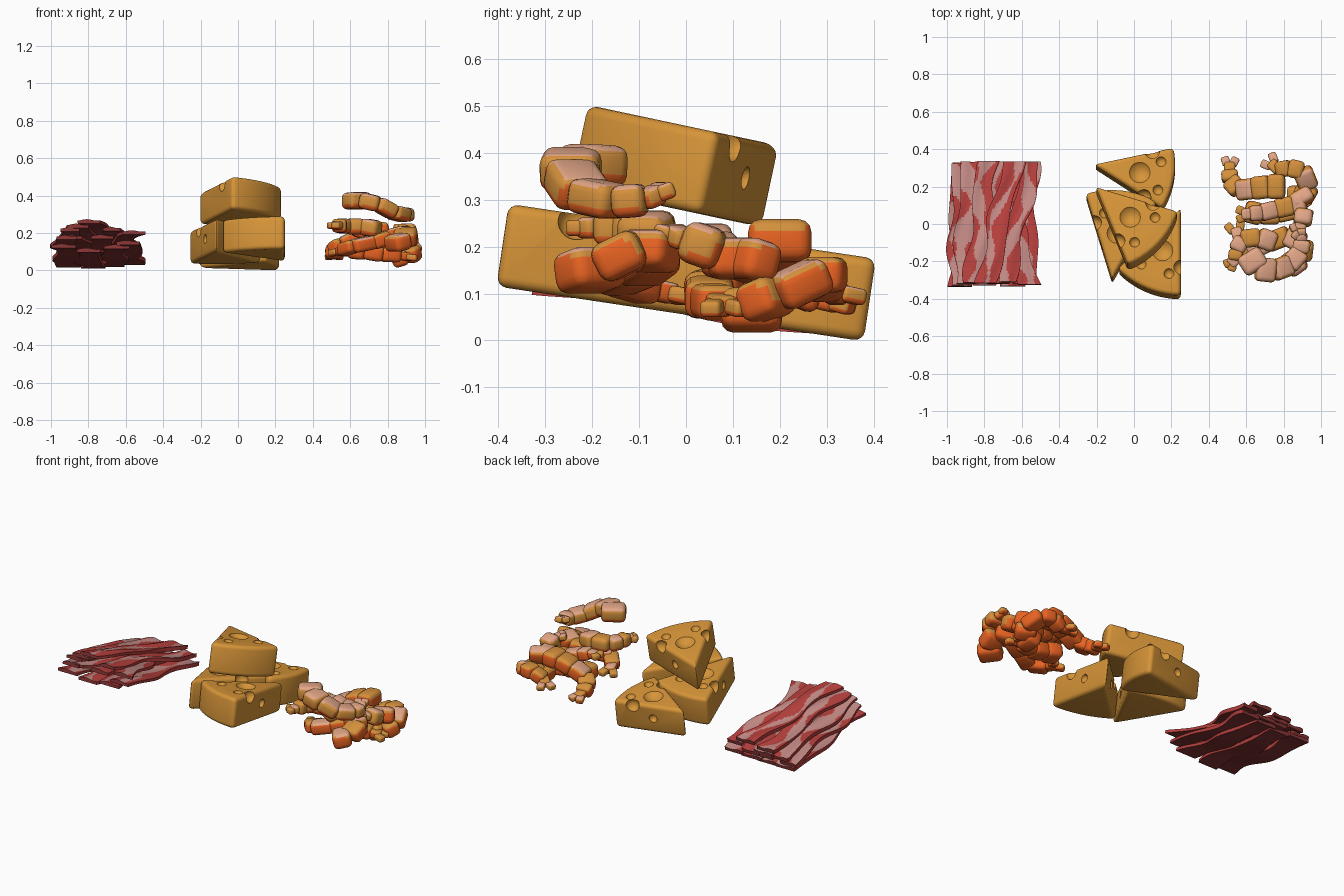
import bpy, bmesh, math, random
from mathutils import Matrix, Vector

if "Cube" in bpy.data.objects:
    bpy.data.objects.remove(bpy.data.objects["Cube"])

random.seed(4)
TILT = math.radians(-8.5)


def mat(name, rgb):
    m = bpy.data.materials.new(name)
    m.diffuse_color = (*rgb, 1)
    m.use_nodes = True
    m.node_tree.nodes["Principled BSDF"].inputs["Base Color"].default_value = m.diffuse_color
    return m


CHEESE = mat("cheese_yellow", (0.68, 0.30, 0.04))
MEAT = mat("bacon_red", (0.46, 0.05, 0.045))
FAT = mat("bacon_fat", (0.54, 0.25, 0.23))
UNDER = mat("bacon_underside", (0.24, 0.035, 0.035))
PINK = mat("shrimp_pink", (0.76, 0.38, 0.24))
GOLD = mat("shrimp_gold", (0.66, 0.28, 0.045))
ORANGE = mat("shrimp_orange", (0.82, 0.125, 0.016))


def finish(bm, name, mats, angle=40):
    bmesh.ops.recalc_face_normals(bm, faces=bm.faces[:])
    me = bpy.data.meshes.new(name)
    bm.to_mesh(me)
    bm.free()
    for m in mats:
        me.materials.append(m)
    for p in me.polygons:
        p.use_smooth = True
    me.set_sharp_from_angle(angle=math.radians(angle))
    ob = bpy.data.objects.new(name, me)
    bpy.context.collection.objects.link(ob)
    return ob


# ---------- cheese wedges: rounded sector prisms with round holes cut out ----------
THICK = 0.178


def wedge(name, apex, a0, a1, radius, base, tilt):
    a0, a1 = math.radians(a0), math.radians(a1)

    def polar(r, f):
        a = a0 + (a1 - a0) * f
        return Vector((apex[0] + r * math.cos(a), apex[1] + r * math.sin(a), 0))

    bm = bmesh.new()
    ring = [polar(0, 0)] + [polar(radius, i / 10) for i in range(11)]
    face = bm.faces.new([bm.verts.new(p) for p in ring])
    top = bmesh.ops.extrude_face_region(bm, geom=[face], use_keep_orig=True)
    bmesh.ops.translate(bm, vec=(0, 0, THICK),
                        verts=[v for v in top["geom"] if isinstance(v, bmesh.types.BMVert)])
    bmesh.ops.recalc_face_normals(bm, faces=bm.faces[:])
    sharp = [e for e in bm.edges if e.calc_face_angle(0) > 0.6]
    bmesh.ops.bevel(bm, geom=sharp, offset=0.022, segments=4, profile=0.5, affect='EDGES')
    ob = finish(bm, name, [CHEESE], 35)
    # holes: distance, fraction of the angle, height, ball radius
    holes = [(0.25, 0.5, THICK + 0.05, 0.075), (0.36, 0.78, THICK + 0.01, 0.029),
             (0.37, 0.24, THICK + 0.01, 0.029),
             (0.20, 0.0, 0.095, 0.025), (0.32, 0.0, THICK - 0.015, 0.040),
             (0.20, 1.0, 0.095, 0.025), (0.32, 1.0, THICK - 0.015, 0.040)]
    cb = bmesh.new()
    for r, f, z, s in holes:
        p = polar(r, f)
        p.z = z
        bmesh.ops.create_uvsphere(cb, u_segments=20, v_segments=12, radius=s,
                                  matrix=Matrix.Translation(p))
    cutter = finish(cb, name + "_cutter", [CHEESE])
    cutter.hide_render = True
    mod = ob.modifiers.new("holes", 'BOOLEAN')
    mod.operation = 'DIFFERENCE'
    mod.solver = 'EXACT'
    mod.object = cutter
    bpy.context.view_layer.update()
    me = bpy.data.meshes.new_from_object(ob.evaluated_get(bpy.context.evaluated_depsgraph_get()))
    ob.modifiers.clear()
    ob.data = me
    bpy.data.objects.remove(cutter)
    me.transform(Matrix.Translation((0, 0, base)) @ Matrix.Rotation(tilt, 4, 'X'))
    for p in me.polygons:
        p.use_smooth = True
    me.set_sharp_from_angle(angle=math.radians(35))


wedge("cheese_wedge_back", (-0.215, 0.297), -33, 12, 0.435, 0.055, TILT)
wedge("cheese_wedge_left", (-0.117, -0.325), 60, 107, 0.485, 0.055, TILT)
wedge("cheese_wedge_front", (0.25, 0.06), -136, -90, 0.47, 0.055, TILT)
wedge("cheese_wedge_top", (-0.205, 0.168), -68, -17, 0.46, 0.276, math.radians(-12))


# ---------- bacon: wavy lofted strips with fat streaks ----------
NX, NY = 12, 44


def bacon(name, xb, xf, lift, width, fat):
    ph, ph2 = random.uniform(0, 6), random.uniform(0, 6)
    yb, yf = 0.335 - random.uniform(0, 0.02), -0.345 + random.uniform(0, 0.015)
    xf_mat = Matrix.Translation((0, 0, 0.047)) @ Matrix.Rotation(TILT, 4, 'X')
    bm = bmesh.new()
    rings = []
    for r in range(NY + 1):
        v = r / NY
        cx = xb + (xf - xb) * v + 0.014 * math.sin(9 * v + ph)
        z = lift * (0.65 + 0.35 * v) + 0.007 * (1 + math.sin(8 * v + ph2))
        hw = width * (0.5 + 0.06 * math.sin(13 * v + ph2))
        y = yb + (yf - yb) * v
        pts = [(cx + hw * (2 * i / NX - 1), y,
                z + 0.02 + 0.004 * math.sin(7 * i / NX + 5 * v)) for i in range(NX + 1)]
        pts += [(cx + hw, y, z), (cx - hw, y, z)]
        rings.append([bm.verts.new(xf_mat @ Vector(p)) for p in pts])
    n = NX + 3
    for r in range(NY):
        v = r / NY
        for j in range(n):
            k = (j + 1) % n
            f = bm.faces.new((rings[r][j], rings[r][k], rings[r + 1][k], rings[r + 1][j]))
            if j < NX:
                u = (j + 0.5) / NX
                mid = 0.45 + 0.28 * math.sin(6 * v + ph)
                w = fat * (0.7 + 0.4 * math.sin(17 * v + ph2))
                f.material_index = 1 if abs(u - mid) < w else 0
            else:
                f.material_index = 2 if j == NX + 1 else 0
    for ring in (rings[0], rings[-1]):
        bm.faces.new(ring).material_index = 2
    finish(bm, name, [MEAT, FAT, UNDER])


# back x, front x, lift, width, fat share
STRIPS = [(-0.92, -0.92, 0.01, 0.12, 0.5), (-0.78, -0.80, 0.0, 0.12, 0.3),
          (-0.66, -0.66, 0.01, 0.12, 0.3), (-0.57, -0.58, 0.03, 0.11, 0.4),
          (-0.91, -0.93, 0.06, 0.12, 0.6), (-0.78, -0.87, 0.07, 0.11, 0.4),
          (-0.66, -0.74, 0.06, 0.11, 0.2), (-0.76, -0.55, 0.085, 0.11, 0.5),
          (-0.87, -0.91, 0.10, 0.11, 0.6), (-0.55, -0.69, 0.115, 0.10, 0.35),
          (-0.78, -0.85, 0.13, 0.11, 0.4), (-0.65, -0.79, 0.15, 0.11, 0.2)]
for i, s in enumerate(STRIPS):
    bacon("bacon_strip_%d" % (i + 1), *s)


# ---------- shrimp: rounded segments along a curled path, then a two-lobed tail ----------
def block(bm, centre, t, size, top, side):
    t = t.normalized()
    s = Vector((0, 0, 1)).cross(t).normalized()
    m = Matrix((t, s, t.cross(s))).transposed().to_4x4()
    b = bmesh.new()
    bmesh.ops.create_cube(b, size=1, matrix=Matrix.Translation(centre) @ m
                          @ Matrix.Diagonal((*size, 1)))
    bmesh.ops.bevel(b, geom=b.edges[:], offset=min(size) * 0.3, segments=3,
                    profile=0.5, affect='EDGES')
    b.normal_update()
    for f in b.faces:
        z = f.normal.z
        f.material_index = top if z > 0.65 else 1 if z > 0.3 else 2 if z < -0.2 else side
    tmp = bpy.data.meshes.new("tmp")
    b.to_mesh(tmp)
    b.free()
    bm.from_mesh(tmp)
    bpy.data.meshes.remove(tmp)


def shrimp(name, path, tops, side, head=0.135):
    path = [Vector(p) for p in path]
    bm = bmesh.new()
    n = len(path) - 1
    for i in range(n):
        a, b = path[i], path[i + 1]
        d = b - a
        k = 1 - 0.5 * i / n
        if i < n - 1:
            block(bm, (a + b) / 2, d, (d.length * 1.2, head * k, 0.09 * (0.35 + 0.65 * k)),
                  tops[i % len(tops)], side)
        else:
            block(bm, a + d * 0.25, d, (d.length * 0.7, 0.06, 0.045), tops[0], side)
            for sgn in (-1, 1):
                e = Matrix.Rotation(sgn * 0.4, 3, 'Z') @ d
                block(bm, a + e * 0.7, e, (d.length * 0.55, 0.045, 0.035), tops[-1], 1)
    finish(bm, name, [PINK, GOLD, ORANGE], 45)


shrimp("shrimp_top", [(0.61, -0.16, 0.37), (0.66, -0.24, 0.375), (0.75, -0.25, 0.355),
                      (0.83, -0.22, 0.31), (0.89, -0.15, 0.295), (0.90, -0.09, 0.30),
                      (0.87, -0.03, 0.325)], [0], 1, 0.14)
shrimp("shrimp_left", [(0.75, -0.10, 0.22), (0.67, -0.07, 0.235), (0.58, -0.08, 0.235),
                       (0.545, -0.14, 0.24), (0.54, -0.19, 0.24), (0.495, -0.24, 0.24)],
       [0, 1], 1, 0.11)
shrimp("shrimp_low_front", [(0.82, -0.23, 0.14), (0.89, -0.18, 0.16), (0.90, -0.10, 0.20),
                            (0.82, -0.06, 0.18), (0.72, -0.10, 0.15), (0.62, -0.15, 0.13),
                            (0.56, -0.08, 0.11), (0.53, 0.02, 0.09)], [0, 1], 2)
shrimp("shrimp_middle", [(0.88, 0.17, 0.16), (0.915, 0.11, 0.18), (0.85, 0.10, 0.17),
                         (0.76, 0.08, 0.175), (0.68, 0.06, 0.20), (0.62, 0.055, 0.22),
                         (0.54, 0.05, 0.22)], [0, 0, 1], 2, 0.125)
shrimp("shrimp_middle_right", [(0.91, 0.07, 0.19), (0.90, 0.0, 0.215), (0.85, -0.05, 0.235)],
       [0], 1, 0.10)
shrimp("shrimp_right_back", [(0.83, 0.14, 0.055), (0.90, 0.14, 0.075), (0.935, 0.20, 0.10),
                             (0.90, 0.285, 0.14), (0.83, 0.30, 0.14), (0.77, 0.29, 0.11),
                             (0.70, 0.36, 0.09)], [1, 1, 0], 2, 0.13)
shrimp("shrimp_left_back", [(0.80, 0.20, 0.215), (0.72, 0.20, 0.21), (0.64, 0.19, 0.18),
                            (0.56, 0.18, 0.14), (0.515, 0.23, 0.11), (0.51, 0.28, 0.09),
                            (0.515, 0.365, 0.07)], [1, 1, 0], 2)
shrimp("shrimp_bottom", [(0.60, 0.07, 0.11), (0.68, 0.05, 0.10), (0.77, 0.05, 0.085),
                         (0.86, 0.07, 0.08), (0.96, 0.09, 0.065)], [1], 2, 0.12)
